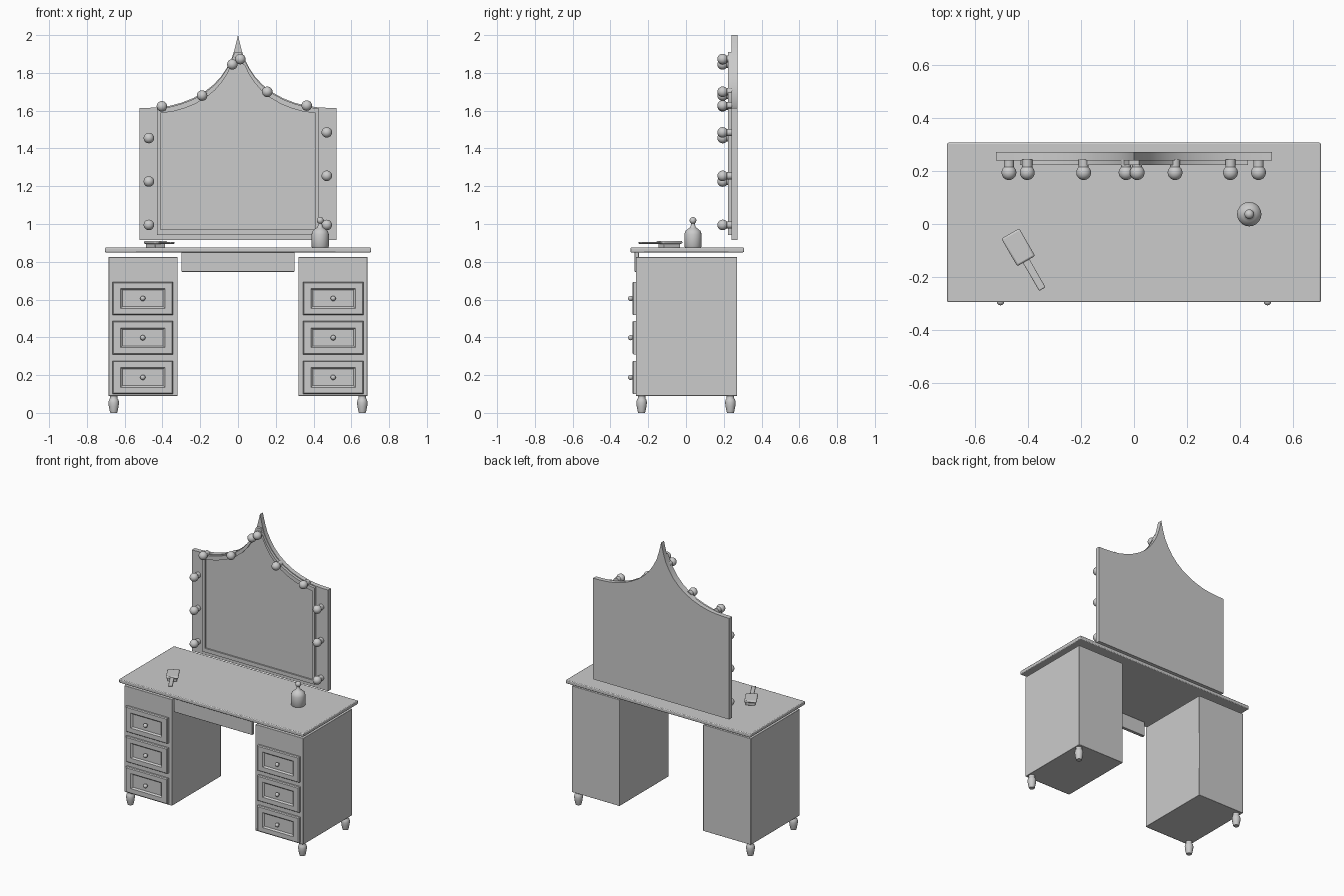
import bpy, bmesh, math
from mathutils import Vector, Matrix

if "Cube" in bpy.data.objects:
    bpy.data.objects.remove(bpy.data.objects["Cube"])

grey = bpy.data.materials.new("plain_grey")
grey.diffuse_color = (0.6, 0.6, 0.6, 1)
grey.use_nodes = True
grey.node_tree.nodes["Principled BSDF"].inputs["Base Color"].default_value = grey.diffuse_color


def finish(name, bm, angle=30, bevel=0):
    bmesh.ops.recalc_face_normals(bm, faces=bm.faces)
    mesh = bpy.data.meshes.new(name)
    bm.to_mesh(mesh)
    bm.free()
    mesh.materials.append(grey)
    ob = bpy.data.objects.new(name, mesh)
    bpy.context.collection.objects.link(ob)
    bpy.ops.object.select_all(action='DESELECT')
    ob.select_set(True)
    bpy.context.view_layer.objects.active = ob
    bpy.ops.object.shade_smooth_by_angle(angle=math.radians(angle))
    if bevel:
        mod = ob.modifiers.new("bevel", 'BEVEL')
        mod.width, mod.segments = bevel, 2
    return ob


def box(name, lo, hi, bevel=0):
    bm = bmesh.new()
    lo, hi = Vector(lo), Vector(hi)
    bmesh.ops.create_cube(bm, size=1, matrix=Matrix.Translation((lo + hi) / 2)
                          @ Matrix.Diagonal((hi - lo).to_4d()))
    return finish(name, bm, bevel=bevel)


def lathe(name, profile, location, rotation=(0, 0, 0), steps=20):
    """Spin (radius, height) points round the local z axis."""
    bm = bmesh.new()
    vs = [bm.verts.new((r, 0, z)) for r, z in profile]
    es = [bm.edges.new(p) for p in zip(vs, vs[1:])]
    bmesh.ops.spin(bm, geom=vs + es, cent=(0, 0, 0), axis=(0, 0, 1),
                   angle=math.tau, steps=steps)
    bmesh.ops.remove_doubles(bm, verts=bm.verts, dist=1e-5)
    ob = finish(name, bm, 45)
    ob.location, ob.rotation_euler = location, rotation
    return ob


def arc(r, zc, a0, a1, n=8):
    """Part of a circle as (radius, height) points, angles from the bottom pole."""
    return [(max(0, r * math.sin(math.radians(a0 + (a1 - a0) * i / n))),
             zc - r * math.cos(math.radians(a0 + (a1 - a0) * i / n))) for i in range(n + 1)]


# Table top and the shallow middle drawer
box("table_top", (-0.705, -0.295, 0.85), (0.705, 0.307, 0.875), 0.005)
box("middle_drawer", (-0.30, -0.272, 0.747), (0.30, -0.25, 0.85), 0.003)


def drawer_front(name, x, z, w, h):
    """Panel with a raised border and a sunken, sloped middle."""
    bm = bmesh.new()
    rings = []
    for inset, y in ((0, -0.262), (0, -0.278), (0.006, -0.284), (0.042, -0.284),
                     (0.052, -0.274)):
        a, b = w / 2 - inset, h / 2 - inset * 0.85
        rings.append([bm.verts.new((x + sx * a, y, z + sz * b))
                      for sx, sz in ((-1, -1), (1, -1), (1, 1), (-1, 1))])
    for r, s in zip(rings, rings[1:]):
        for i in range(4):
            bm.faces.new((r[i], r[(i + 1) % 4], s[(i + 1) % 4], s[i]))
    bm.faces.new(rings[0])
    bm.faces.new(rings[-1])
    return finish(name, bm)


# Cabinets, drawers, knobs and outer feet on both sides
foot = [(0, 0), (0.018, 0), (0.021, 0.01), (0.026, 0.035), (0.028, 0.055),
        (0.025, 0.07), (0.019, 0.078), (0.021, 0.092), (0, 0.092)]
knob = [(0.006, -0.015), (0.006, 0.008)] + arc(0.014, 0.018, 30, 180)
for s, side in ((-1, "left"), (1, "right")):
    xs = sorted((s * 0.32, s * 0.685))
    box(side + "_cabinet", (xs[0], -0.265, 0.09), (xs[1], 0.27, 0.825), 0.002)
    for i, z in enumerate((0.188, 0.398, 0.606)):
        drawer_front(f"{side}_drawer_{i + 1}", s * 0.504, z, 0.32, 0.176)
        lathe(f"{side}_knob_{i + 1}", knob, (s * 0.504, -0.275, z), (math.pi / 2, 0, 0), 14)
    for end, y in (("front", -0.235), ("back", 0.235)):
        lathe(f"{side}_{end}_foot", foot, (s * 0.658, y, 0))


# Mirror outline: straight sides, concave sweep up to a point
SWEEP = [(0.521, 1.614), (0.47, 1.615), (0.42, 1.618), (0.36, 1.626), (0.30, 1.642),
         (0.24, 1.665), (0.18, 1.698), (0.13, 1.737), (0.09, 1.78), (0.06, 1.825),
         (0.035, 1.873), (0.018, 1.925), (0.008, 1.965), (0, 2.0)]


def sweep(x):
    for (x0, z0), (x1, z1) in zip(SWEEP, SWEEP[1:]):
        if x1 <= x <= x0:
            return z1 + (z0 - z1) * (x - x1) / (x0 - x1)
    return SWEEP[0][1]


def outline(half, bottom, drop, peak):
    """Top outline from left to right plus matching bottom points."""
    xs = [half] + [x for x, _ in SWEEP if x < half - 0.004]
    top = [(x, min(sweep(x) - drop, peak)) for x in xs]
    pts = [(-x, z) for x, z in top] + top[-2::-1]
    return pts, bottom


def slab(name, shape, y0, y1):
    pts, bottom = shape
    bm = bmesh.new()
    for (xa, za), (xb, zb) in zip(pts, pts[1:]):
        bm.faces.new([bm.verts.new((x, y0, z)) for x, z in
                      ((xa, bottom), (xb, bottom), (xb, zb), (xa, za))])
    bmesh.ops.remove_doubles(bm, verts=bm.verts, dist=1e-5)
    ext = bmesh.ops.extrude_face_region(bm, geom=bm.faces[:])
    bmesh.ops.translate(bm, vec=(0, y1 - y0, 0),
                        verts=[v for v in ext["geom"] if isinstance(v, bmesh.types.BMVert)])
    return finish(name, bm)


slab("mirror_board", outline(0.521, 0.915, 0, 2.0), 0.24, 0.272)
slab("mirror_glass", outline(0.415, 0.965, 0.02, 1.87), 0.232, 0.24)

# Frame: a strip between an outer and an inner outline of equal point count
bm = bmesh.new()
loops = []
for half, bottom, drop, peak in ((0.43, 0.943, 0.006, 1.91), (0.409, 0.97, 0.03, 1.85)):
    pts, b = outline(0.43, bottom, drop, peak)
    k = half / 0.43
    loops.append([(x * k, z) for x, z in pts] + [(half, b), (-half, b)])
rows = [[bm.verts.new((x, y, z)) for x, z in loops[i]]
        for i, y in ((0, 0.24), (0, 0.222), (1, 0.222), (1, 0.24))]
n = len(rows[0])
for r, s in zip(rows, rows[1:] + rows[:1]):
    for i in range(n):
        j = (i + 1) % n
        bm.faces.new((r[i], r[j], s[j], s[i]))
finish("mirror_frame", bm)

# Light bulbs with sockets round the mirror
bulb = [(0, -0.05), (0.019, -0.05), (0.019, -0.022)] + arc(0.028, 0, 40, 180, 10)
for i, (x, z) in enumerate(((-0.472, 0.995), (-0.472, 1.225), (-0.472, 1.455), (-0.403, 1.623),
                            (-0.19, 1.68), (-0.03, 1.845), (0.012, 1.873), (0.155, 1.70),
                            (0.364, 1.627), (0.47, 1.485), (0.47, 1.255), (0.47, 0.995))):
    lathe(f"bulb_{i + 1}", bulb, (x, 0.194, z), (math.pi / 2, 0, 0))

# Perfume bottle
lathe("bottle", [(0, 0), (0.042, 0), (0.046, 0.006), (0.046, 0.07), (0.04, 0.088),
                 (0.026, 0.1), (0.014, 0.108), (0.011, 0.122)] + arc(0.018, 0.144, 30, 180),
      (0.435, 0.037, 0.875))

# Hairbrush lying on the table
turn = Matrix.Translation((-0.437, -0.088, 0)) @ Matrix.Rotation(math.radians(30), 4, 'Z')
for name, lo, hi, bev in (
        ("brush_head", (-0.039, -0.06, 0.895), (0.039, 0.06, 0.911), 0.007),
        ("brush_bristles", (-0.03, -0.05, 0.875), (0.03, 0.05, 0.896), 0.002),
        ("brush_handle", (-0.014, -0.182, 0.895), (0.014, -0.055, 0.905), 0.004)):
    box(name, lo, hi, bev).matrix_world = turn
